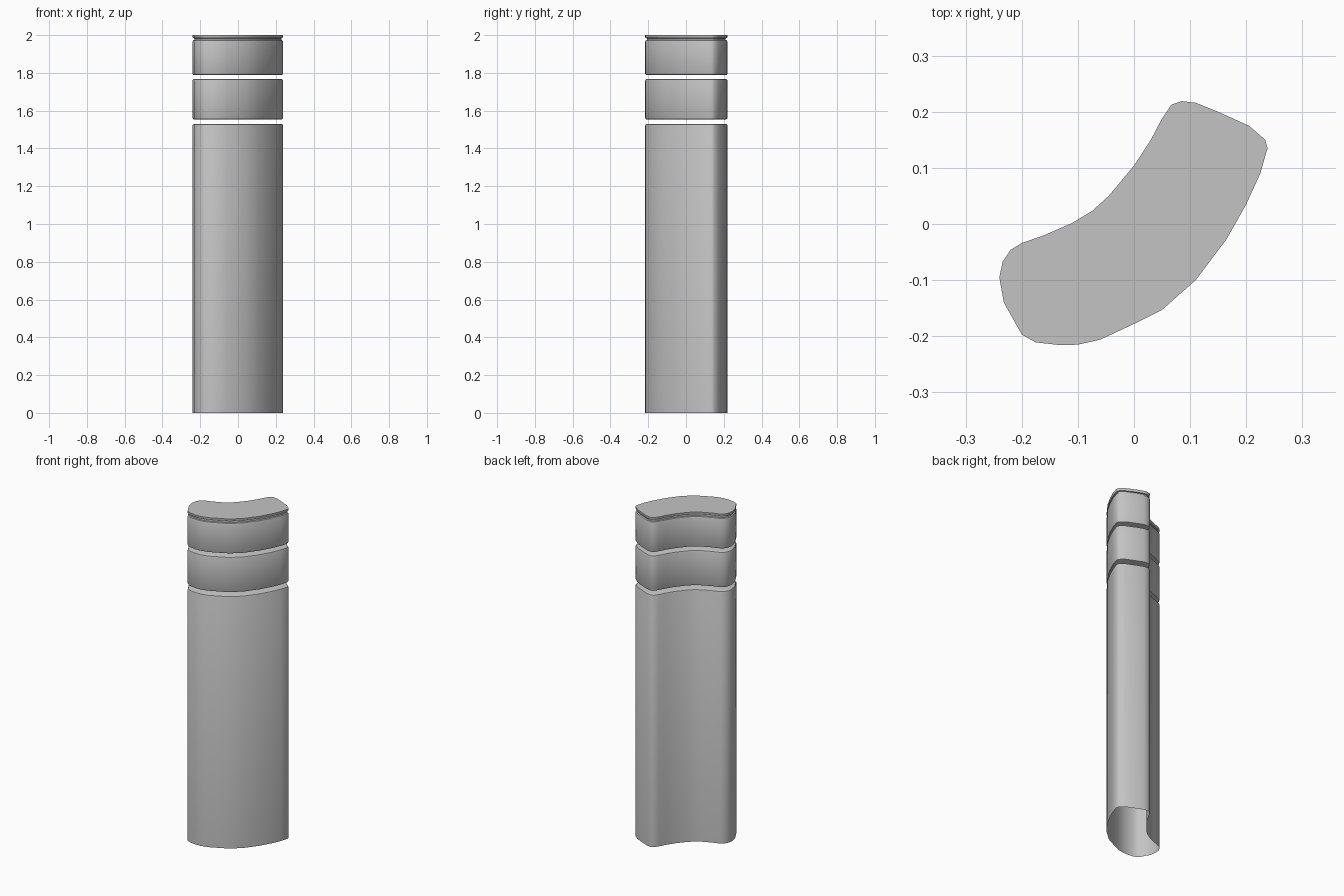
import bpy
import bmesh
import math
from mathutils import Vector

cube = bpy.data.objects.get("Cube")
if cube:
    bpy.data.objects.remove(cube, do_unlink=True)

grey = bpy.data.materials.new("plain grey")
grey.use_nodes = True
tone = (0.55, 0.55, 0.55, 1)
grey.diffuse_color = tone
grey.node_tree.nodes["Principled BSDF"].inputs["Base Color"].default_value = tone

# Curved, round-cornered cross-section, counter-clockwise from the left end
outline = [Vector(p) for p in (
    (-.24, -.095), (-.232, -.14), (-.2, -.197), (-.175, -.211), (-.13, -.216),
    (-.1, -.215), (-.06, -.206), (0, -.178), (.05, -.153), (.11, -.1),
    (.165, -.027), (.2, .035), (.225, .09), (.238, .135), (.234, .15),
    (.205, .175), (.15, .2), (.11, .216), (.085, .219), (.067, .213),
    (.05, .188), (.03, .15), (0, .104), (-.045, .05), (-.075, .023),
    (-.11, .002), (-.16, -.02), (-.2, -.034), (-.22, -.046), (-.234, -.067))]
count = len(outline)


def inset_outline(amount):
    """Move every outline point inwards along its normal."""
    points = []
    for i, p in enumerate(outline):
        along = (outline[(i + 1) % count] - outline[i - 1]).normalized()
        points.append(p + Vector((-along.y, along.x)) * amount)
    return points


def segment(name, levels, closed_bottom=True):
    """Stack outline rings given as (height, inset) and skin them."""
    bm = bmesh.new()
    rings = [[bm.verts.new((p.x, p.y, z)) for p in inset_outline(inset)]
             for z, inset in levels]
    for low, high in zip(rings, rings[1:]):
        for i in range(count):
            j = (i + 1) % count
            bm.faces.new((low[i], low[j], high[j], high[i]))
    bm.faces.new(rings[-1])
    if closed_bottom:
        bm.faces.new(rings[0][::-1])
    mesh = bpy.data.meshes.new(name)
    bm.to_mesh(mesh)
    bm.free()
    mesh.materials.append(grey)
    obj = bpy.data.objects.new(name, mesh)
    bpy.context.collection.objects.link(obj)
    bpy.ops.object.select_all(action='DESELECT')
    obj.select_set(True)
    bpy.context.view_layer.objects.active = obj
    bpy.ops.object.shade_smooth_by_angle(angle=math.radians(40))
    return obj


def rounded(bottom, top, r=0.008):
    """Levels for a slab with softened rims."""
    return [(bottom, r), (bottom + r * .3, r * .3), (bottom + r, 0),
            (top - r, 0), (top - r * .3, r * .3), (top, r)]


# Tall shaft, open underneath
segment("shaft", [(0, 0)] + rounded(0, 1.53)[3:], closed_bottom=False)

# Floating middle band
segment("middle_band", rounded(1.553, 1.768))

# Upper band with a shallow groove under its cap
segment("upper_band", rounded(1.788, 1.974)[:-1]
        + [(1.974, .009), (1.983, .009), (1.985, .002), (1.988, 0), (2, 0)])
